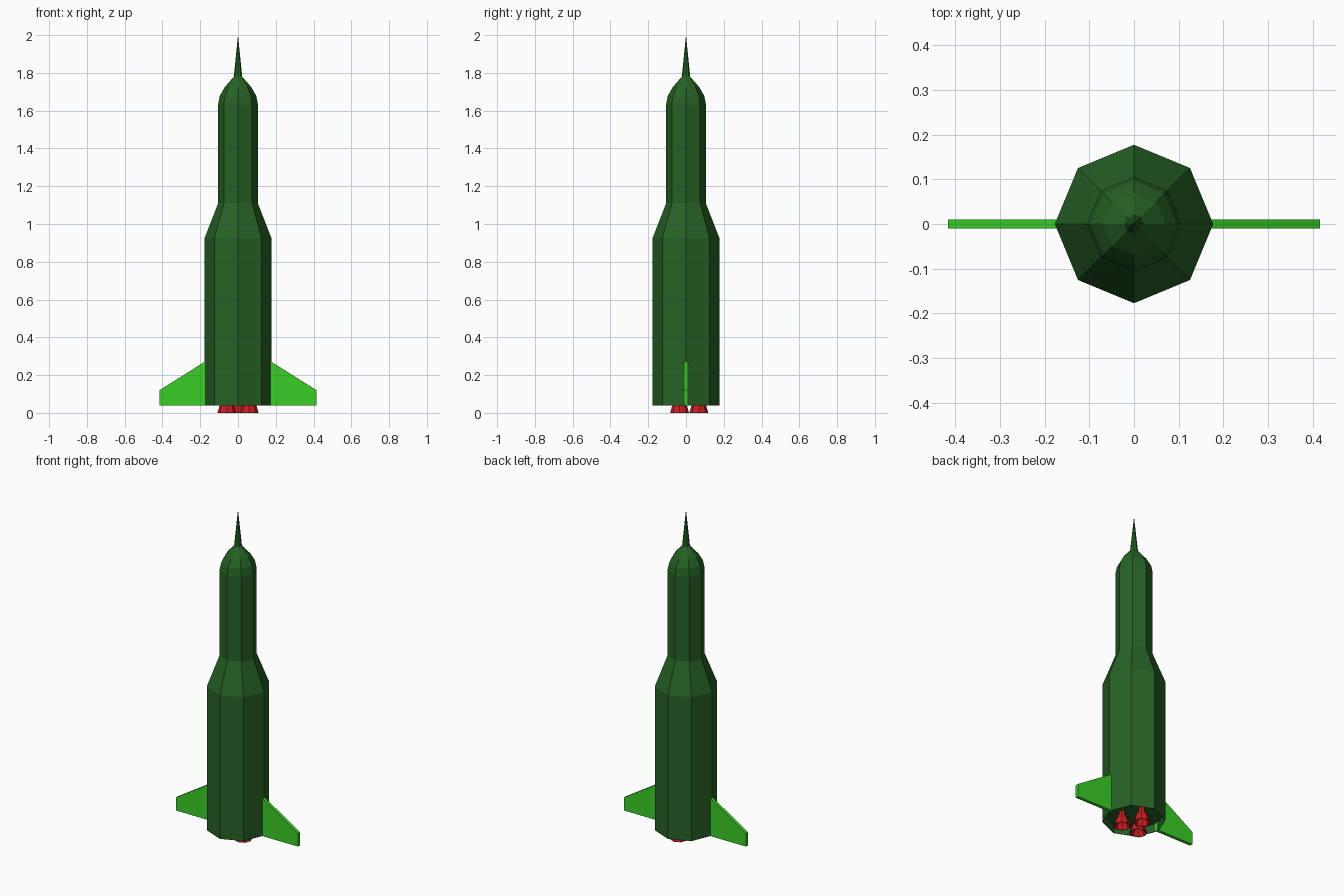
import bpy, bmesh, math

if "Cube" in bpy.data.objects:
    bpy.data.objects.remove(bpy.data.objects["Cube"])


def material(name, rgb):
    m = bpy.data.materials.new(name)
    m.diffuse_color = (*rgb, 1)
    m.use_nodes = True
    m.node_tree.nodes["Principled BSDF"].inputs["Base Color"].default_value = m.diffuse_color
    return m


dark_green = material("dark green", (0.019, 0.120, 0.018))
bright_green = material("bright green", (0.042, 0.62, 0.020))
red = material("red", (0.56, 0.014, 0.016))


def finish(bm, name, mat):
    mesh = bpy.data.meshes.new(name)
    bm.to_mesh(mesh)
    bm.free()
    mesh.materials.append(mat)
    ob = bpy.data.objects.new(name, mesh)
    bpy.context.collection.objects.link(ob)
    return ob


def lathe(name, profile, mat, sides=8, center=(0, 0)):
    """Revolve (radius, z) points; radius 0 closes to a tip."""
    bm = bmesh.new()
    rings = []
    for r, z in profile:
        if r == 0:
            rings.append([bm.verts.new((*center, z))] * sides)
        else:
            rings.append([bm.verts.new((center[0] + r * math.cos(math.tau * i / sides),
                                        center[1] + r * math.sin(math.tau * i / sides), z))
                          for i in range(sides)])
    for a, b in zip(rings, rings[1:]):
        for i in range(sides):
            j = (i + 1) % sides
            bm.faces.new(dict.fromkeys((a[i], a[j], b[j], b[i])))
    return finish(bm, name, mat)


# Hull: recessed base plate, inner skirt, two stages, rounded nose and spire
lathe("hull", [(0, 0.09), (0.174, 0.09), (0.174, 0.04), (0.177, 0.04), (0.177, 0.925),
               (0.105, 1.11), (0.105, 1.635), (0.096, 1.68), (0.07, 1.725),
               (0.022, 1.78), (0, 2.0)], dark_green)

# Swept side fins, slightly sunk into the hull
fin_outline = [(0.163, 0.04), (0.416, 0.04), (0.416, 0.12), (0.163, 0.279)]
for side, label in ((1, "right_fin"), (-1, "left_fin")):
    bm = bmesh.new()
    face = bm.faces.new([bm.verts.new((side * x, -0.01, z)) for x, z in fin_outline])
    ext = bmesh.ops.extrude_face_region(bm, geom=[face])
    bmesh.ops.translate(bm, vec=(0, 0.02, 0),
                        verts=[v for v in ext["geom"] if isinstance(v, bmesh.types.BMVert)])
    bmesh.ops.recalc_face_normals(bm, faces=bm.faces)
    finish(bm, label, bright_green)

# Three open engine bells in a triangle under the base
for k in range(3):
    a = math.radians(90 + 120 * k)
    lathe(f"engine_bell_{k + 1}",
          [(0, 0.06), (0.016, 0.06), (0.044, 0.0), (0.050, 0.0), (0.040, 0.035),
           (0.020, 0.07), (0.020, 0.09)],
          red, center=(0.068 * math.cos(a), 0.068 * math.sin(a)))
